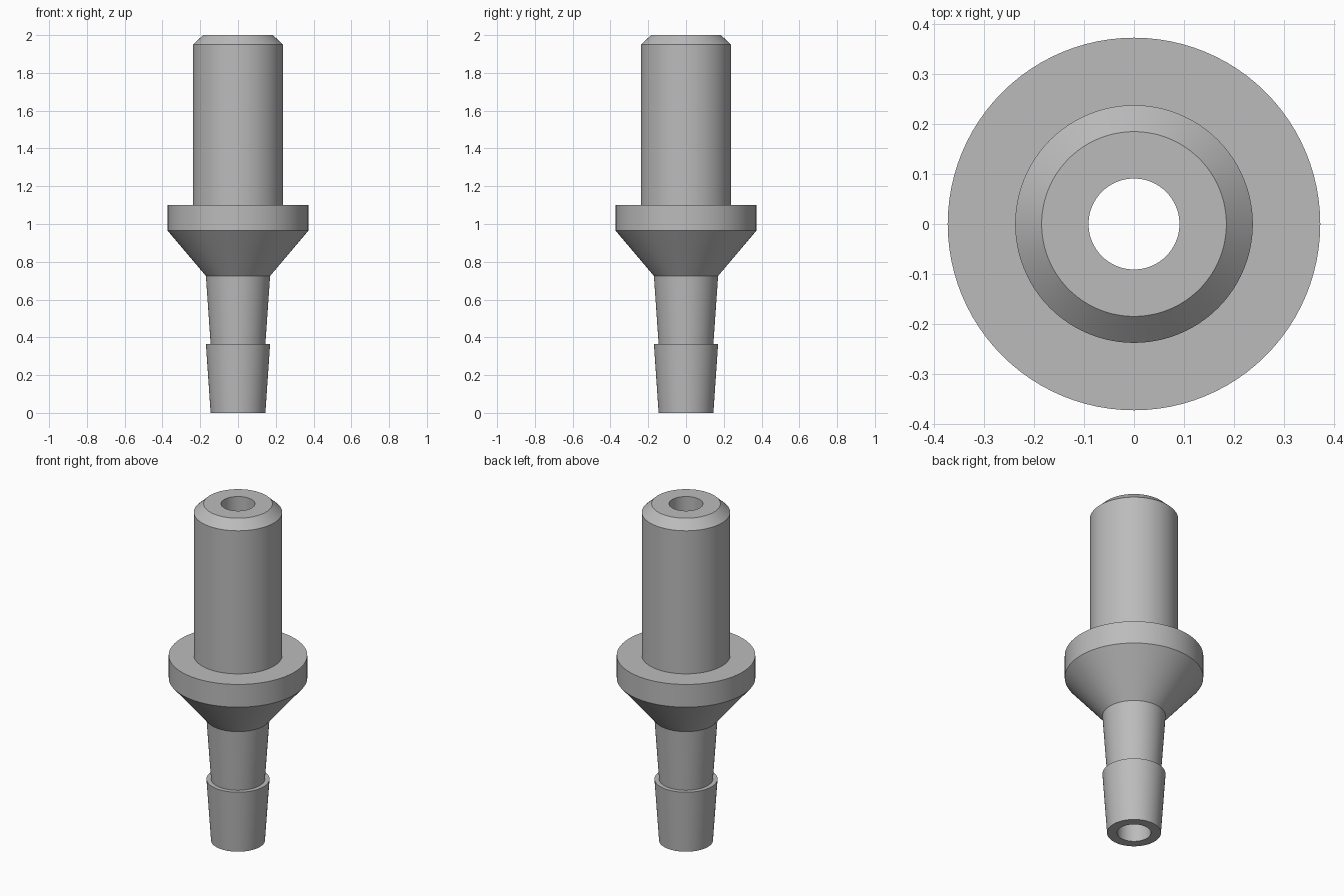
import bpy
import bmesh
from math import radians, tau
from mathutils import Matrix

cube = bpy.data.objects.get("Cube")
if cube:
    bpy.data.objects.remove(cube, do_unlink=True)

SEGMENTS = 96
BORE = 0.091

# Flat grey plastic
grey = bpy.data.materials.new("grey_plastic")
grey.use_nodes = True
colour = (0.5, 0.5, 0.5, 1)
grey.diffuse_color = colour
grey.node_tree.nodes["Principled BSDF"].inputs["Base Color"].default_value = colour

# Outline sections as (radius, height), from the hose end up
barb = [(0.145, 0), (0.17, 0.365), (0.145, 0.365)]
neck_and_cone = [(0.17, 0.725), (0.373, 0.965)]
flange = [(0.373, 1.10), (0.238, 1.10)]
spigot = [(0.238, 1.95), (0.185, 2)]
bore = [(BORE, 2), (BORE, 0)]


def lathe(name, profile, material):
    """Revolve a closed outline around z into one watertight body."""
    bm = bmesh.new()
    rings = []
    for i in range(SEGMENTS):
        turn = Matrix.Rotation(tau * i / SEGMENTS, 3, "Z")
        rings.append([bm.verts.new(turn.col[0] * r + turn.col[2] * z) for r, z in profile])
    for i, ring in enumerate(rings):
        following = rings[(i + 1) % SEGMENTS]
        for j in range(len(profile)):
            k = (j + 1) % len(profile)
            bm.faces.new((ring[j], following[j], following[k], ring[k]))
    bmesh.ops.recalc_face_normals(bm, faces=bm.faces)
    mesh = bpy.data.meshes.new(name)
    bm.to_mesh(mesh)
    bm.free()
    mesh.materials.append(material)
    obj = bpy.data.objects.new(name, mesh)
    bpy.context.collection.objects.link(obj)
    return obj


# Hollow fitting: barb, neck, flared collar, flange, chamfered spigot, through bore
body = lathe("hose_fitting_body", barb + neck_and_cone + flange + spigot + bore, grey)

# Smooth round walls with crisp rims
bpy.ops.object.select_all(action="DESELECT")
body.select_set(True)
bpy.context.view_layer.objects.active = body
bpy.ops.object.shade_smooth_by_angle(angle=radians(20))
# The shallow barb tip and cone rims stay crisp too
